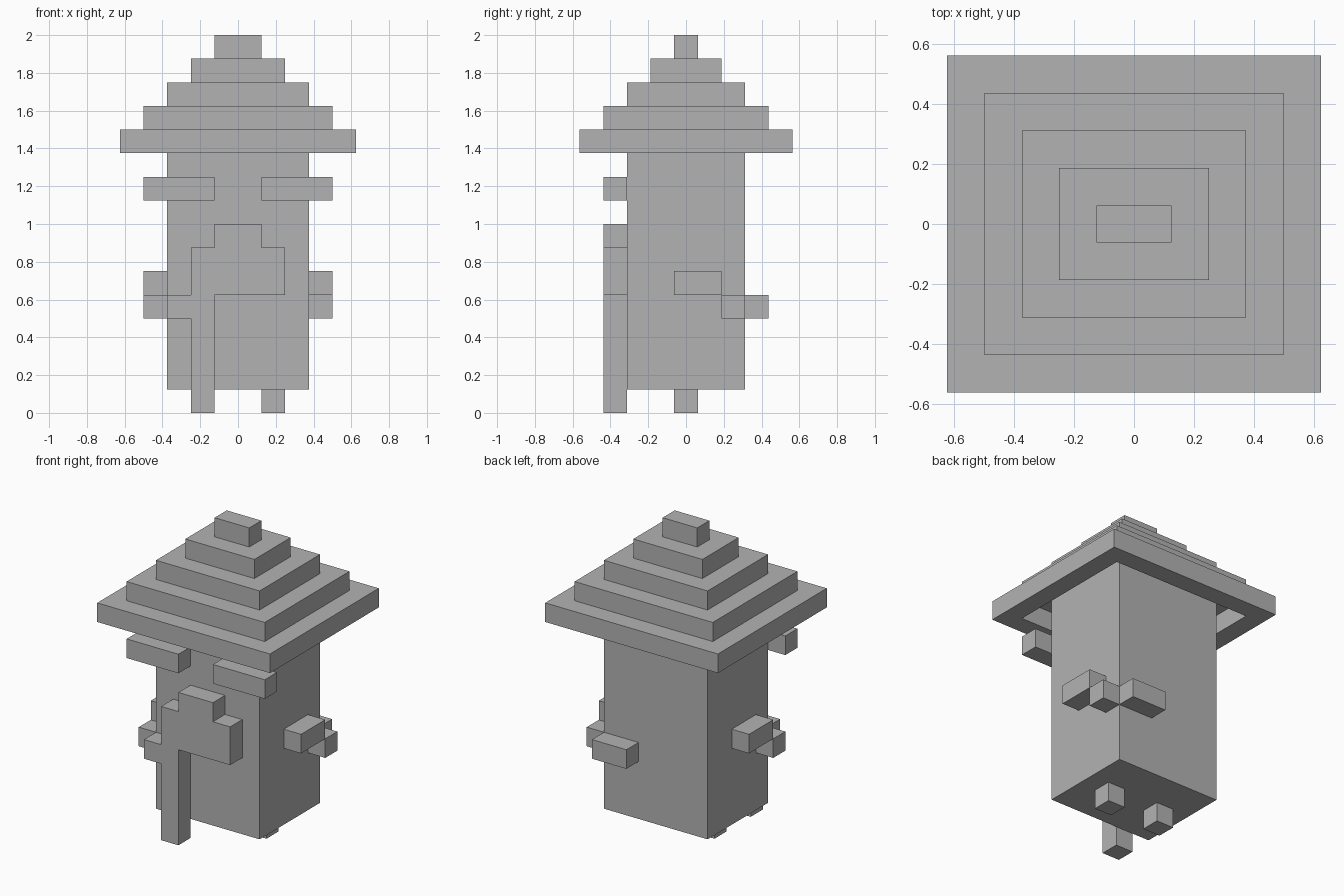
import bpy
import bmesh

cube = bpy.data.objects.get("Cube")
if cube:
    bpy.data.objects.remove(cube, do_unlink=True)

U = 0.125  # edge of one block

grey = bpy.data.materials.new("plain_grey")
grey.use_nodes = True
colour = (0.45, 0.45, 0.45, 1)
grey.diffuse_color = colour
grey.node_tree.nodes["Principled BSDF"].inputs["Base Color"].default_value = colour


def finish(name, bm):
    bmesh.ops.recalc_face_normals(bm, faces=bm.faces)
    mesh = bpy.data.meshes.new(name)
    bm.to_mesh(mesh)
    bm.free()
    mesh.materials.append(grey)
    obj = bpy.data.objects.new(name, mesh)
    bpy.context.collection.objects.link(obj)
    return obj


def box(name, x, y, z):
    """Box from (low, high) ranges, counted in blocks."""
    bm = bmesh.new()
    bmesh.ops.create_cube(bm, size=1)
    for v in bm.verts:
        v.co = [U * (lo + (c + 0.5) * (hi - lo))
                for c, (lo, hi) in zip(v.co, (x, y, z))]
    return finish(name, bm)


def frame(name, outer, inner, z):
    """Rectangular frame, open in the middle."""
    bm = bmesh.new()
    loops = []
    for (hx, hy), h in ((outer, z[0]), (outer, z[1]), (inner, z[1]), (inner, z[0])):
        loops.append([bm.verts.new((sx * hx * U, sy * hy * U, h * U))
                      for sx, sy in ((-1, -1), (1, -1), (1, 1), (-1, 1))])
    for i in range(4):
        a, b = loops[i], loops[(i + 1) % 4]
        for j in range(4):
            k = (j + 1) % 4
            bm.faces.new((a[j], a[k], b[k], b[j]))
    return finish(name, bm)


# Body, running up inside the open eave
box("body", (-3, 3), (-2.5, 2.5), (1, 12))

# Stepped hat: open brim, then shrinking tiers
frame("hat_brim", (5, 4.5), (4, 3.5), (11, 12))
for i in range(4):
    hx, hy = 4 - i, 3.5 - i
    box(f"hat_tier_{i + 1}", (-hx, hx), (-hy, hy), (12 + i, 13 + i))

# Paired feet and brows
for side, s in (("left", 1), ("right", -1)):
    box(f"{side}_foot", sorted((s, 2 * s)), (-0.5, 0.5), (0, 1))
    box(f"{side}_brow", sorted((s, 4 * s)), (-3.5, -2.5), (9, 10))

# Arms: left reaches behind, right reaches forward to the tool
for side, s, hand in (("left", 1, (1, 3)), ("right", -1, (-3, -2))):
    x = sorted((3 * s, 4 * s))
    box(f"{side}_upper_arm", x, sorted((-0.5 * s, 1.5 * s)), (5, 6))
    box(f"{side}_forearm", x, sorted((1.5 * s, 2.5 * s)), (4, 5))
    box(f"{side}_hand", hand, sorted((2.5 * s, 3.5 * s)), (4, 5))

# Held tool
depth = (-3.5, -2.5)
box("tool_handle", (-2, -1), depth, (0, 5))
box("tool_head", (-2, 2), depth, (5, 7))
box("tool_head_top", (-1, 1), depth, (7, 8))
